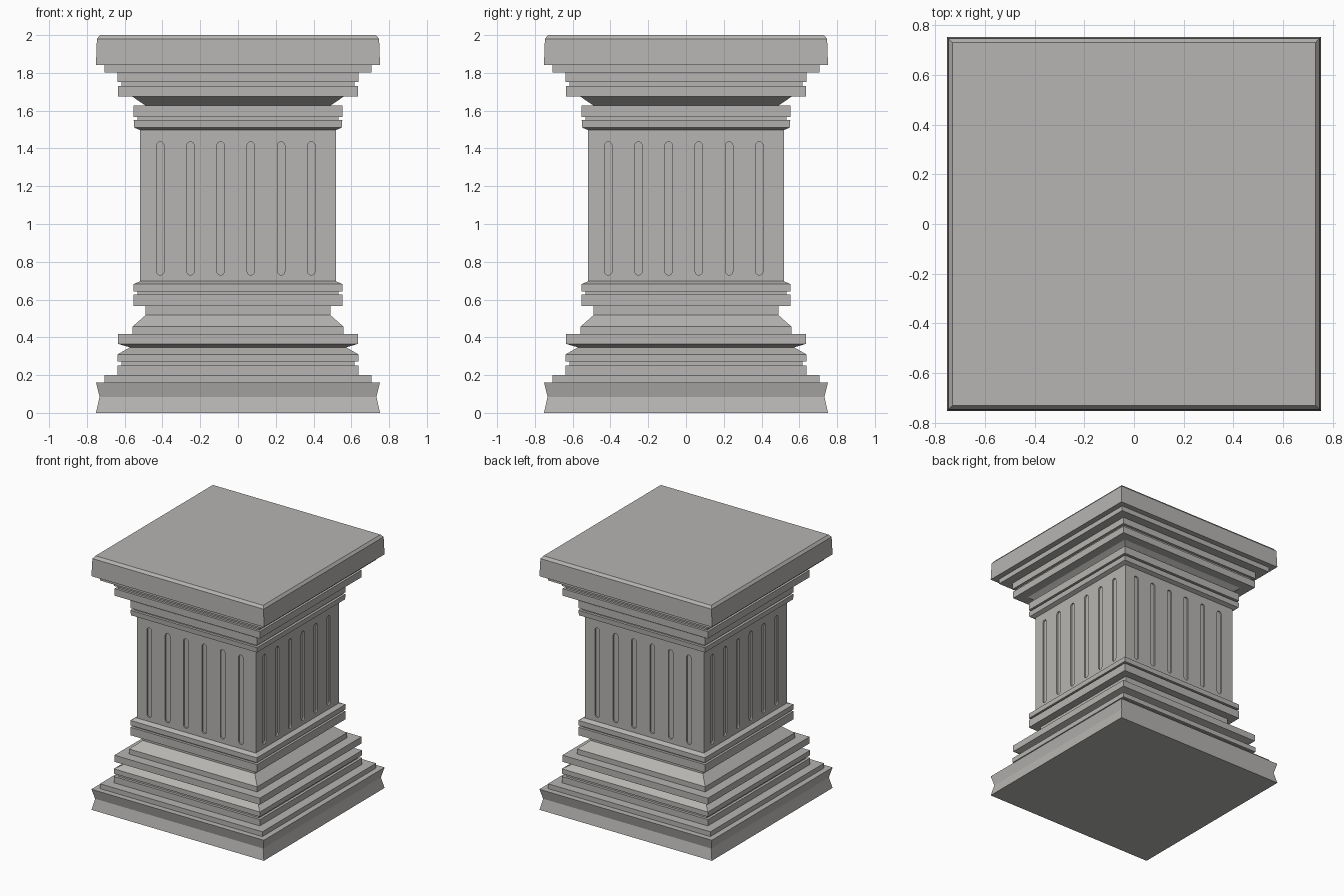
import bpy, bmesh
from math import pi, cos, sin
from mathutils import Matrix

if "Cube" in bpy.data.objects:
    bpy.data.objects.remove(bpy.data.objects["Cube"])

# Dark warm grey stone
stone = bpy.data.materials.new("stone")
stone.diffuse_color = (.47, .46, .445, 1)
stone.use_nodes = True
stone.node_tree.nodes["Principled BSDF"].inputs["Base Color"].default_value = stone.diffuse_color


def finish(name, bm):
    bmesh.ops.recalc_face_normals(bm, faces=bm.faces)
    me = bpy.data.meshes.new(name)
    bm.to_mesh(me)
    bm.free()
    me.materials.append(stone)
    ob = bpy.data.objects.new(name, me)
    bpy.context.collection.objects.link(ob)
    return ob


def square_molding(name, profile):
    """Sweep a (half width, height) profile around a square."""
    bm = bmesh.new()
    rings = [[bm.verts.new((sx * w, sy * w, z))
              for sx, sy in ((-1, -1), (1, -1), (1, 1), (-1, 1))]
             for w, z in profile]
    for a, b in zip(rings, rings[1:]):
        for i in range(4):
            j = (i + 1) % 4
            bm.faces.new((a[i], a[j], b[j], b[i]))
    bm.faces.new(rings[0][::-1])
    bm.faces.new(rings[-1])
    return finish(name, bm)


# Stepped base with pinched plinth
square_molding("base", [
    (.752, 0), (.733, .085), (.752, .162), (.708, .162), (.708, .2),
    (.637, .2), (.637, .25), (.616, .25), (.616, .272), (.637, .272),
    (.637, .31), (.572, .347), (.634, .365), (.634, .417), (.558, .417),
    (.558, .457), (.49, .517), (.49, .565), (.552, .565), (.552, .628),
    (.532, .628), (.532, .643), (.552, .643), (.552, .682), (.518, .697)])

# Square shaft
shaft = square_molding("shaft", [(.518, .69), (.518, 1.505)])

# Stepped capital with bevelled top slab
square_molding("capital", [
    (.518, 1.497), (.549, 1.51), (.552, 1.55), (.532, 1.55), (.532, 1.567),
    (.552, 1.567), (.552, 1.627), (.49, 1.627), (.56, 1.675), (.634, 1.675),
    (.634, 1.73), (.616, 1.73), (.616, 1.752), (.637, 1.752), (.637, 1.803),
    (.708, 1.803), (.708, 1.842), (.752, 1.842), (.747, 1.98), (.731, 2.0)])

# Round-ended flute cutters, six per side
R, LOW, HIGH, DEPTH, SEG = .02, .73, 1.435, .012, 8
outline = [(R * cos(pi * i / SEG), HIGH - R + R * sin(pi * i / SEG)) for i in range(SEG + 1)]
outline += [(-R * cos(pi * i / SEG), LOW + R - R * sin(pi * i / SEG)) for i in range(SEG + 1)]
bm = bmesh.new()
for side in range(4):
    turn = Matrix.Rotation(side * pi / 2, 4, 'Z')
    for k in range(6):
        cx = -.412 + k * .16
        face = bm.faces.new([bm.verts.new((cx + x, -.56, z)) for x, z in outline])
        ext = bmesh.ops.extrude_face_region(bm, geom=[face], use_keep_orig=True)
        new = [g for g in ext["geom"] if isinstance(g, bmesh.types.BMVert)]
        bmesh.ops.translate(bm, verts=new, vec=(0, .56 - .518 + DEPTH, 0))
        bmesh.ops.transform(bm, matrix=turn, verts=new + list(face.verts))
cutter = finish("flute_cutter", bm)
cutter.hide_render = True

# Carve the flutes, then discard the cutter
mod = shaft.modifiers.new("flutes", 'BOOLEAN')
mod.operation = 'DIFFERENCE'
mod.solver = 'EXACT'
mod.object = cutter
bpy.context.view_layer.objects.active = shaft
shaft.select_set(True)
bpy.ops.object.modifier_apply(modifier=mod.name)
bpy.data.objects.remove(cutter)
